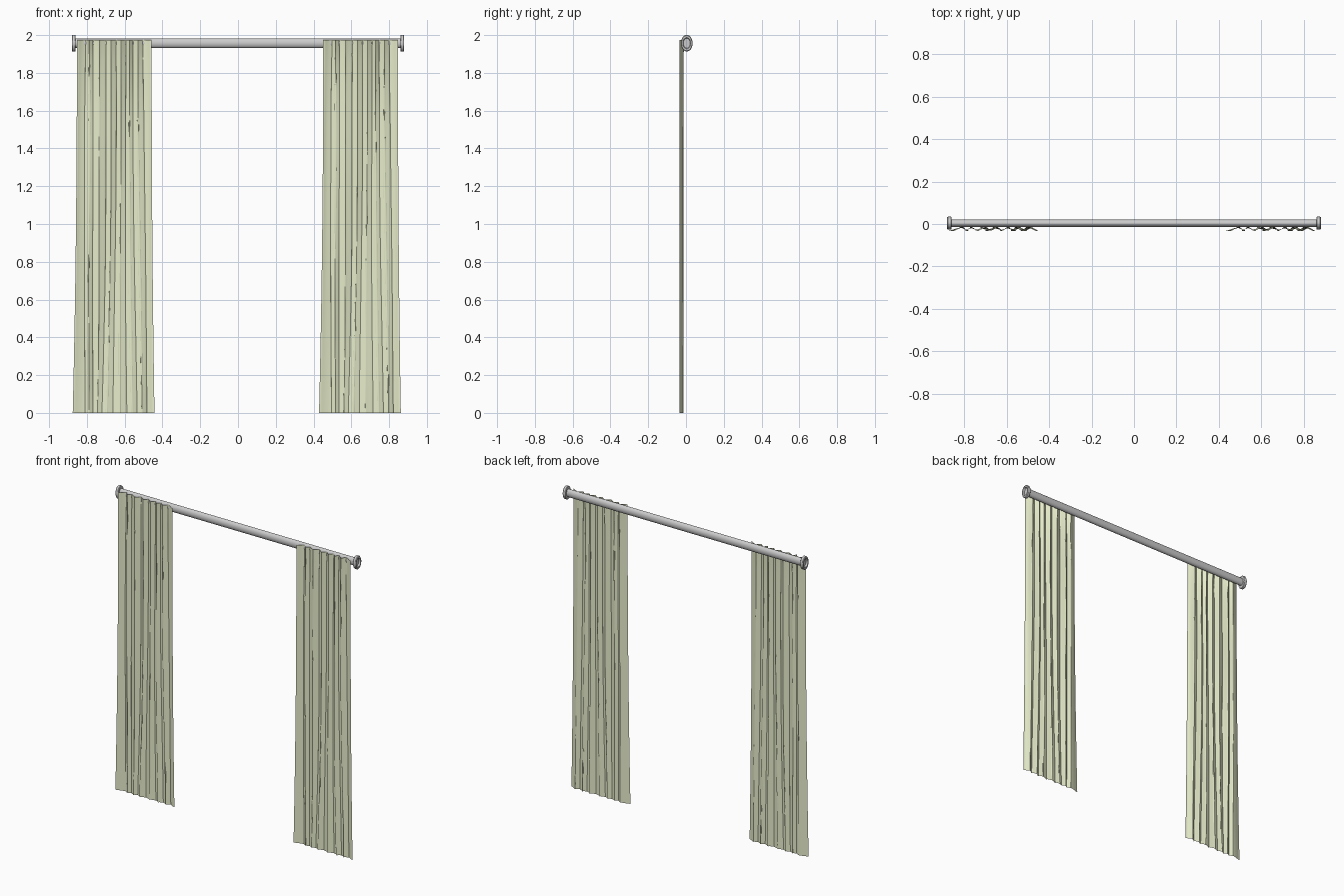
import bpy, bmesh, math

if "Cube" in bpy.data.objects:
    bpy.data.objects.remove(bpy.data.objects["Cube"])

ROD_Y, ROD_Z = 0.004, 1.957
SQUASH = 0.7            # rod and end caps are elliptical in section

cloth = bpy.data.materials.new("pale_green_cloth")
cloth.diffuse_color = (0.80, 0.85, 0.60, 1)
cloth.use_nodes = True
cloth.node_tree.nodes["Principled BSDF"].inputs["Base Color"].default_value = cloth.diffuse_color


def finish(name, bm, angle, mat=None):
    bmesh.ops.recalc_face_normals(bm, faces=bm.faces)
    me = bpy.data.meshes.new(name)
    bm.to_mesh(me)
    bm.free()
    ob = bpy.data.objects.new(name, me)
    bpy.context.collection.objects.link(ob)
    if mat:
        me.materials.append(mat)
    bpy.ops.object.select_all(action='DESELECT')
    ob.select_set(True)
    bpy.context.view_layer.objects.active = ob
    bpy.ops.object.shade_smooth_by_angle(angle=math.radians(angle))
    return ob


def lathe_x(name, profile, n=40):
    """Revolve (x, radius) points about the rod axis."""
    bm = bmesh.new()
    rings = []
    for x, r in profile:
        rings.append([bm.verts.new((x,
                                    ROD_Y + SQUASH * r * math.cos(2 * math.pi * i / n),
                                    ROD_Z + r * math.sin(2 * math.pi * i / n)))
                      for i in range(n)])
    for a, b in zip(rings, rings[1:]):
        for i in range(n):
            j = (i + 1) % n
            bm.faces.new((a[i], a[j], b[j], b[i]))
    bm.faces.new(rings[0])
    bm.faces.new(rings[-1])
    return finish(name, bm, 35)


# Rod
lathe_x("rod", [(-0.866, 0.026), (0.866, 0.026)])

# End caps with a recessed outer face
for side, label in ((-1, "left"), (1, "right")):
    cap = [(0.859, 0.026), (0.859, 0.041), (0.862, 0.044), (0.876, 0.044),
           (0.880, 0.040), (0.880, 0.030), (0.877, 0.027), (0.868, 0.026)]
    lathe_x("end_cap_" + label, [(side * x, r) for x, r in cap])

# Curtains: rear fold positions measured across the width at the rod
valleys = [0.118, 0.213, 0.39, 0.526, 0.654, 0.749, 0.885]
peaks = [0.0] + [(a + b) / 2 for a, b in zip(valleys, valleys[1:])] + [1.0]
keys = sorted(valleys + peaks)
STEPS, ROWS = 10, 40


def curtain(name, shift):
    bm = bmesh.new()
    grid = []
    for r in range(ROWS + 1):
        t = r / ROWS                         # 0 at the rod, 1 at the hem
        z = 1.975 * (1 - t)
        flare = t ** 2.2
        left = -0.853 - 0.022 * flare
        right = -0.457 + 0.015 * flare
        row = []
        last = (len(keys) - 1) * STEPS
        for i in range(last + 1):
            k = min(i // STEPS, len(keys) - 2)
            f = i / STEPS - k
            u = keys[k] + (keys[k + 1] - keys[k]) * f
            ph = math.pi * (k + f)
            edge = min(1, i / STEPS, (last - i) / STEPS)
            # folds sway and vary in depth towards the hem
            sway = 0.014 * flare * math.sin(9 * u + 0.5) * edge
            sway += 0.004 * math.sin(5 * t + 13 * u) * t * edge
            curl = 0.012 * (0.75 + 0.35 * math.sin(4 * t + 7 * u)) * min(1, 0.3 + 3 * t)
            x = left + (right - left) * u - curl * math.sin(2 * ph) * edge + sway
            depth = 0.0105 * (0.88 + 0.12 * math.cos(5 * u + 2 * t))
            y = -0.0235 - depth * math.cos(ph)
            y += 0.003 * max(0, 1 - t / 0.06) * (1 - math.cos(ph)) / 2
            row.append(bm.verts.new((x + shift, y, z)))
        grid.append(row)
    for a, b in zip(grid, grid[1:]):
        for i in range(len(a) - 1):
            bm.faces.new((a[i], b[i], b[i + 1], a[i + 1]))
    return finish(name, bm, 80, cloth)


curtain("curtain_left", 0.0)
curtain("curtain_right", 1.304)
